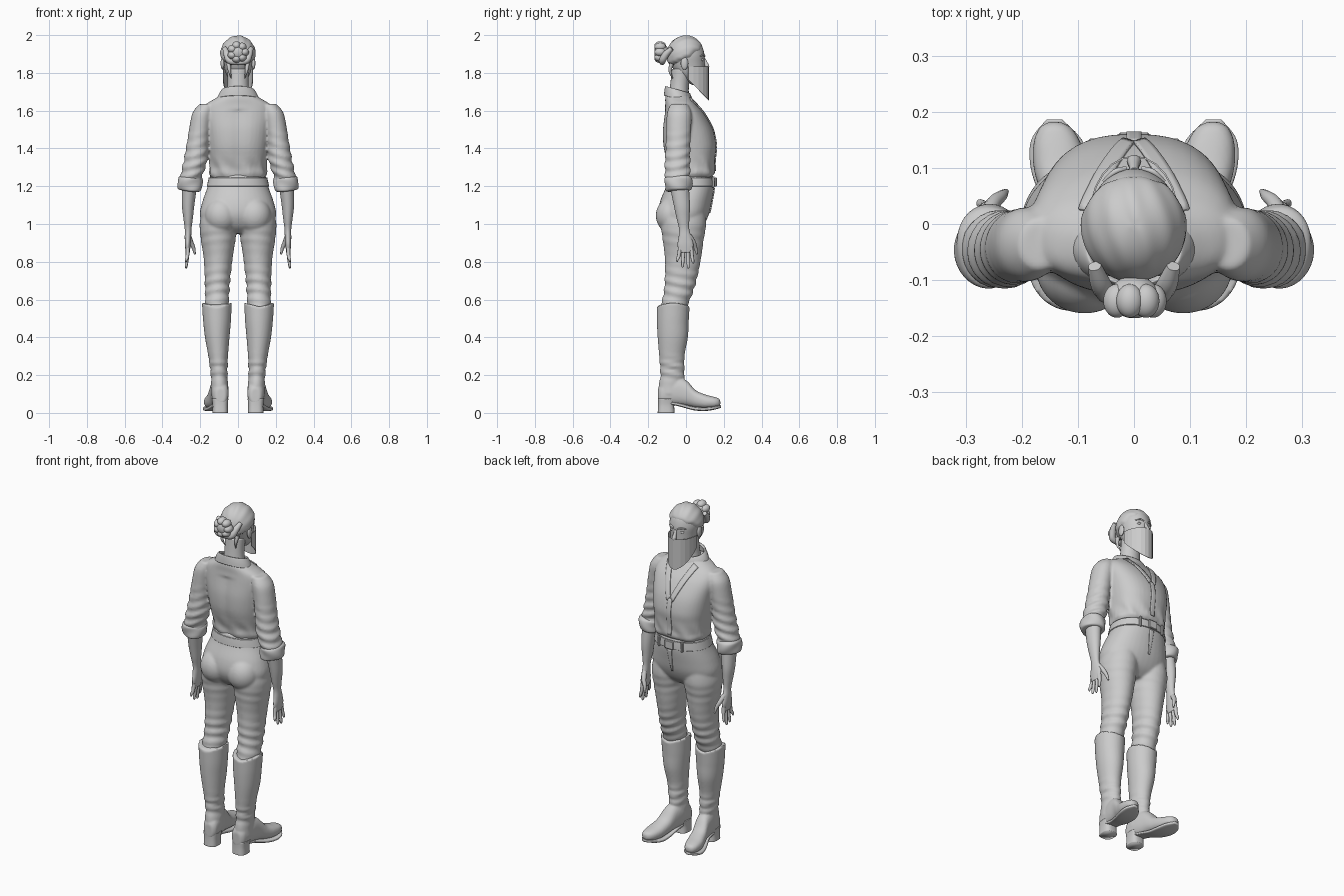
import bpy, bmesh
from math import sin, cos, pi, exp, atan2, copysign
from mathutils import Vector, Matrix

if "Cube" in bpy.data.objects:
    bpy.data.objects.remove(bpy.data.objects["Cube"])

clay = bpy.data.materials.new("clay_grey")
clay.use_nodes = True
clay.diffuse_color = (0.6, 0.6, 0.6, 1)
clay.node_tree.nodes["Principled BSDF"].inputs["Base Color"].default_value = clay.diffuse_color
SIDES = (("left", 1), ("right", -1))


def add(name, bm, smooth=True):
    bmesh.ops.recalc_face_normals(bm, faces=bm.faces)
    me = bpy.data.meshes.new(name)
    bm.to_mesh(me)
    bm.free()
    for p in me.polygons:
        p.use_smooth = smooth
    me.materials.append(clay)
    ob = bpy.data.objects.new(name, me)
    bpy.context.collection.objects.link(ob)
    return ob


def spline(keys, steps):
    """Catmull-Rom through the key rings."""
    out = []
    for i in range(len(keys) - 1):
        a, b, c, d = (Vector(keys[min(max(j, 0), len(keys) - 1)]) for j in range(i - 1, i + 3))
        for k in range(steps):
            t = k / steps
            out.append(b + (c - a) * t / 2 + (a * 2 - b * 5 + c * 4 - d) * t * t / 2
                       + (b * 3 - a - c * 3 + d) * t ** 3 / 2)
    return out + [Vector(keys[-1])]


def loft(name, keys, s=1, axis="z", box=1.0, detail=None, caps=True, n=40, steps=6):
    """Skin rings of (height, centre, centre, radius, radius)."""
    bm = bmesh.new()
    rows = []
    for h, c1, c2, r1, r2 in spline([Vector(k) for k in keys], steps):
        row = []
        for i in range(n):
            a = 2 * pi * i / n
            dr, dh = detail(h, a) if detail else (0, 0)
            u = s * (c1 + (r1 + dr) * copysign(abs(cos(a)) ** box, cos(a)))
            v = c2 + (r2 + dr) * copysign(abs(sin(a)) ** box, sin(a))
            row.append(bm.verts.new((u, v, h + dh) if axis == "z" else (u, h + dh, v)))
        rows.append(row)
    for p, q in zip(rows, rows[1:]):
        for i in range(n):
            bm.faces.new((p[i], p[(i + 1) % n], q[(i + 1) % n], q[i]))
    if caps:
        bm.faces.new(rows[0])
        bm.faces.new(rows[-1])
    return add(name, bm)


def ball(name, centre, radii):
    bm = bmesh.new()
    bmesh.ops.create_uvsphere(bm, u_segments=32, v_segments=20, radius=1,
                              matrix=Matrix.Translation(centre) @ Matrix.Diagonal((*radii, 1)))
    return add(name, bm)


def box(name, centre, size):
    bm = bmesh.new()
    bmesh.ops.create_cube(bm, size=1, matrix=Matrix.Translation(centre) @ Matrix.Diagonal((*size, 1)))
    ob = add(name, bm, False)
    ob.modifiers.new("bevel", "BEVEL").width = min(size) / 4
    return ob


def tube(name, points, radii):
    cu = bpy.data.curves.new(name, "CURVE")
    cu.dimensions, cu.bevel_depth, cu.bevel_resolution, cu.use_fill_caps = "3D", 1, 3, True
    path = spline([(*p, r) for p, r in zip(points, radii)], 4)
    sp = cu.splines.new("POLY")
    sp.points.add(len(path) - 1)
    for pt, q in zip(sp.points, path):
        pt.co, pt.radius = (*q[:3], 1), q[3]
    sp.use_smooth = True
    cu.materials.append(clay)
    bpy.context.collection.objects.link(bpy.data.objects.new(name, cu))


def fuse(name, parts, voxel, rounds):
    bm = bmesh.new()
    for p in parts:
        bm.from_mesh(p.data)
        bpy.data.objects.remove(p)
    ob = add(name, bm)
    rm = ob.modifiers.new("remesh", "REMESH")
    rm.mode, rm.voxel_size, rm.use_smooth_shade = "VOXEL", voxel, True
    sm = ob.modifiers.new("smooth", "SMOOTH")
    sm.factor, sm.iterations = 0.5, rounds
    return ob


def strip(name, edge_a, edge_b, target, thick=0.006, n=16, m=4):
    """Cloth band between two lines, laid onto a target surface."""
    bm = bmesh.new()
    ends = [[Vector(p) for p in e] for e in (edge_a, edge_b)]
    g = [[bm.verts.new(ends[0][0].lerp(ends[0][1], i / n).lerp(ends[1][0].lerp(ends[1][1], i / n), j / m))
          for j in range(m + 1)] for i in range(n + 1)]
    for i in range(n):
        for j in range(m):
            bm.faces.new((g[i][j], g[i + 1][j], g[i + 1][j + 1], g[i][j + 1]))
    ob = add(name, bm)
    sw = ob.modifiers.new("wrap", "SHRINKWRAP")
    sw.target, sw.wrap_mode, sw.offset = target, "ABOVE_SURFACE", 0.003
    so = ob.modifiers.new("thickness", "SOLIDIFY")
    so.thickness, so.offset = thick, 0


# Shirt: torso and rolled sleeves
def torso_folds(z, a):
    w = exp(-((z - 1.29) / 0.05) ** 2)
    spine = -0.008 * exp(-((a - 1.5 * pi) / 0.15) ** 2) * (z < 1.6)
    return spine + 0.004 * w * sin(9 * a + 40 * z), 0.005 * w * sin(5 * a)


def sleeve_folds(z, a):
    w = min(1, max(0, (1.52 - z) / 0.2))
    return 0.005 * w * sin(115 * z + 2.5 * cos(a + 0.6)), 0


parts = [loft("torso", [(1.24, 0, .02, .138, .105), (1.265, 0, .028, .153, .122), (1.3, 0, .028, .151, .124),
                        (1.36, 0, .022, .157, .134), (1.42, 0, .018, .165, .142), (1.5, 0, .008, .175, .134),
                        (1.58, 0, -.008, .185, .108), (1.63, 0, -.025, .172, .085), (1.665, 0, -.04, .12, .07),
                        (1.69, 0, -.045, .08, .06)], box=0.82, detail=torso_folds)]
for side, s in SIDES:
    parts.append(loft("sleeve", [(1.2, .25, -.042, .052, .06), (1.26, .245, -.045, .058, .066),
                                 (1.33, .226, -.045, .062, .067), (1.42, .214, -.042, .058, .065),
                                 (1.52, .2, -.038, .056, .066), (1.59, .186, -.036, .054, .064),
                                 (1.635, .165, -.036, .04, .045)], s, detail=sleeve_folds))
    # Turned-up cuffs
    loft(side + "_cuff", [(1.175, .255, -.04, .046, .055), (1.182, .255, -.04, .061, .068), (1.21, .255, -.04, .065, .073),
                          (1.24, .253, -.041, .064, .072), (1.252, .252, -.042, .05, .06)], s,
         detail=lambda z, a: (0.003 * sin(3 * a + 60 * z), 0.006 * sin(a + 1)))
shirt = fuse("shirt", parts, 0.007, 4)

# Collar, open lapels and button placket
collar = loft("collar", [(1.662, 0, -.04, .112, .077), (1.69, 0, -.042, .1, .072), (1.712, 0, -.045, .084, .064),
                         (1.7, 0, -.043, .076, .058)], caps=False,
              detail=lambda z, a: (0, -0.018 * sin(a)))
collar.modifiers.new("thickness", "SOLIDIFY").thickness = 0.006
for side, s in SIDES:
    strip(side + "_lapel", ((s * .07, .03, 1.68), (0, .15, 1.5)), ((s * .1, .03, 1.66), (s * .02, .16, 1.48)), shirt)
strip("placket", ((-.014, .17, 1.5), (-.014, .17, 1.28)), ((.014, .17, 1.5), (.014, .17, 1.28)), shirt, 0.004)


# Trousers: hips, seat and legs
def leg_folds(z, a):
    w = exp(-((z - 0.66) / 0.1) ** 2) + 0.4 * exp(-((z - 0.93) / 0.05) ** 2)
    return 0.005 * w * sin(120 * z + 2 * sin(a + 0.5)), 0


parts = [loft("hips", [(.95, 0, -.015, .13, .06), (.99, 0, -.015, .18, .105), (1.05, 0, -.012, .202, .133),
                       (1.12, 0, 0, .188, .137), (1.2, 0, .022, .16, .127), (1.26, 0, .025, .146, .116)], box=0.92)]
for side, s in SIDES:
    parts.append(loft("leg", [(.5, .112, -.068, .055, .062), (.56, .112, -.064, .062, .07), (.64, .11, -.04, .064, .077),
                              (.72, .108, -.026, .068, .086), (.82, .105, -.016, .077, .096),
                              (.92, .105, -.015, .092, .109), (1, .103, -.013, .1, .12), (1.08, .1, -.01, .085, .11)],
                      s, detail=leg_folds))
    parts.append(ball("seat", (s * .088, -.075, 1.045), (.088, .085, .095)))
trousers = fuse("trousers", parts, 0.007, 6)
strip("fly", ((-.012, .16, 1.19), (-.004, .14, 1.05)), ((.018, .16, 1.19), (.006, .14, 1.05)), trousers, 0.004)

# Belt with loops and buckle
belt = loft("belt", [(1.2, 0, .024, .165, .131), (1.222, 0, .025, .16, .129), (1.245, 0, .026, .155, .126)],
            box=0.92, caps=False)
belt.modifiers.new("thickness", "SOLIDIFY").thickness = 0.008
box("buckle", (0, .157, 1.222), (.055, .012, .048))
for side, s in SIDES:
    box(side + "_belt_loop", (s * .075, .145, 1.222), (.014, .014, .06))


# Riding boots with scalloped tops
def shaft_detail(z, a):
    return (0.004 * exp(-((z - 0.23) / 0.05) ** 2) * sin(130 * z + 2 * sin(a)),
            0.03 * abs(cos(a)) * max(0, (z - 0.5) / 0.06))


for side, s in SIDES:
    shaft = loft("shaft", [(.1, .096, -.085, .048, .058), (.15, .097, -.08, .045, .064), (.2, .1, -.072, .044, .063),
                           (.3, .105, -.075, .052, .067), (.4, .11, -.07, .065, .08), (.48, .111, -.07, .073, .084),
                           (.556, .112, -.068, .079, .087)], s, detail=shaft_detail)
    foot = loft("foot", [(-.148, .092, .09, .025, .04), (-.125, .093, .1, .042, .06), (-.06, .098, .115, .046, .075),
                         (0, .107, .105, .044, .068), (.05, .119, .074, .046, .047), (.1, .13, .06, .049, .038),
                         (.145, .137, .056, .042, .03), (.172, .14, .055, .028, .022), (.182, .141, .054, .01, .01)],
                s, axis="y", box=0.85)
    fuse(side + "_boot", [shaft, foot], 0.006, 3)
    loft(side + "_boot_heel", [(0, .094, -.105, .041, .045), (.04, .094, -.105, .04, .043), (.075, .095, -.1, .044, .048)],
         s, box=0.7)
    loft(side + "_boot_sole", [(-.08, .097, .052, .035, .008), (-.03, .102, .042, .034, .009), (.04, .118, .024, .046, .01),
                               (.1, .13, .02, .054, .01), (.15, .138, .026, .045, .009), (.186, .142, .034, .014, .007)],
         s, axis="y", box=0.5)

# Forearms, hands and fingers
for side, s in SIDES:
    loft(side + "_forearm", [(.85, .266, -.003, .011, .034), (.89, .266, -.003, .015, .042), (.93, .265, -.005, .017, .034),
                             (.975, .264, -.01, .018, .027), (1.03, .264, -.016, .025, .034),
                             (1.1, .264, -.022, .033, .043), (1.2, .257, -.035, .04, .05)], s)
    for finger, y, tip, z in (("index", .027, .037, .79), ("middle", .008, .012, .765),
                              ("ring", -.012, -.018, .77), ("little", -.031, -.046, .8)):
        tube(f"{side}_{finger}_finger", [(s * .266, y, .875), (s * .268, (y + tip) / 2, .83), (s * .274, tip, z + .012),
                                         (s * .274, tip, z)], [.011, .0095, .0075, .003])
    tube(side + "_thumb", [(s * .262, .015, .94), (s * .25, .038, .905), (s * .236, .05, .875), (s * .228, .058, .84)],
         [.014, .013, .01, .005])

# Neck and head
loft("neck", [(1.62, 0, -.035, .075, .06), (1.69, 0, -.037, .06, .052), (1.75, 0, -.032, .055, .05), (1.82, 0, -.02, .058, .055)])
loft("head", [(1.735, 0, .06, .02, .025), (1.76, 0, .045, .045, .05), (1.8, 0, .022, .065, .075), (1.85, 0, .008, .076, .09),
              (1.9, 0, .003, .082, .094), (1.95, 0, 0, .07, .08), (1.985, 0, 0, .035, .04)])
tube("nose", [(0, .094, 1.878), (0, .106, 1.85), (0, .111, 1.832), (0, .098, 1.82)], [.007, .01, .013, .008])
for side, s in SIDES:
    ball(side + "_eye", (s * .032, .083, 1.87), (.014, .01, .008))
    tube(side + "_eyebrow", [(s * .014, .099, 1.888), (s * .034, .093, 1.895), (s * .054, .076, 1.888)], [.004, .005, .003])
    ball(side + "_ear", (s * .082, -.008, 1.85), (.01, .02, .033))

# Swept-back hair, tucked into the head below the hairline
hair = ball("hair", (0, 0, 0), (1, 1, 1))
mod = hair.modifiers.new("fine", "SUBSURF")
mod.levels = mod.render_levels = 1
for v in hair.data.vertices:
    x, y, z = v.co
    line = z * .105 - (-.012 + y * .055)
    r = 1 + 0.022 * sin(15 * atan2(x, z + .3) + 4 * y) if line > 0 else 0.84
    v.co = (x * .096 * r, y * .102 * r - .002, z * .105 * r + 1.893)

# Bun of coiled locks with loose curls
ball("bun", (0, -.13, 1.91), (.045, .038, .045))
for i in range(7):
    a = 2 * pi * i / 7
    c = Vector((.034 * cos(a), -.137, 1.91 + .036 * sin(a)))
    ball(f"bun_lock_{i + 1}", c, (.024, .03, .022))
for side, s in SIDES:
    tube(side + "_bun_wrap", [(s * .07, -.075, 1.93), (s * .06, -.105, 1.9), (s * .045, -.125, 1.865), (0, -.125, 1.855)],
         [.012, .018, .018, .014])
    tube(side + "_nape_curl", [(s * .05, -.075, 1.85), (s * .045, -.085, 1.81), (s * .035, -.07, 1.77)], [.012, .008, .002])

# Face veil: a curved, faceted cloth hanging to a point
bm = bmesh.new()
rows = []
for i in range(13):
    a = pi * i / 12
    x, y = .08 * cos(a), .012 + .11 * sin(a)
    rows.append([bm.verts.new((x, y, z)) for z in (1.835, 1.765 - 1.0 * (y - .012))])
for p, q in zip(rows, rows[1:]):
    bm.faces.new((*p, *reversed(q)))
veil = add("face_veil", bm, False)
veil.modifiers.new("thickness", "SOLIDIFY").thickness = 0.003
